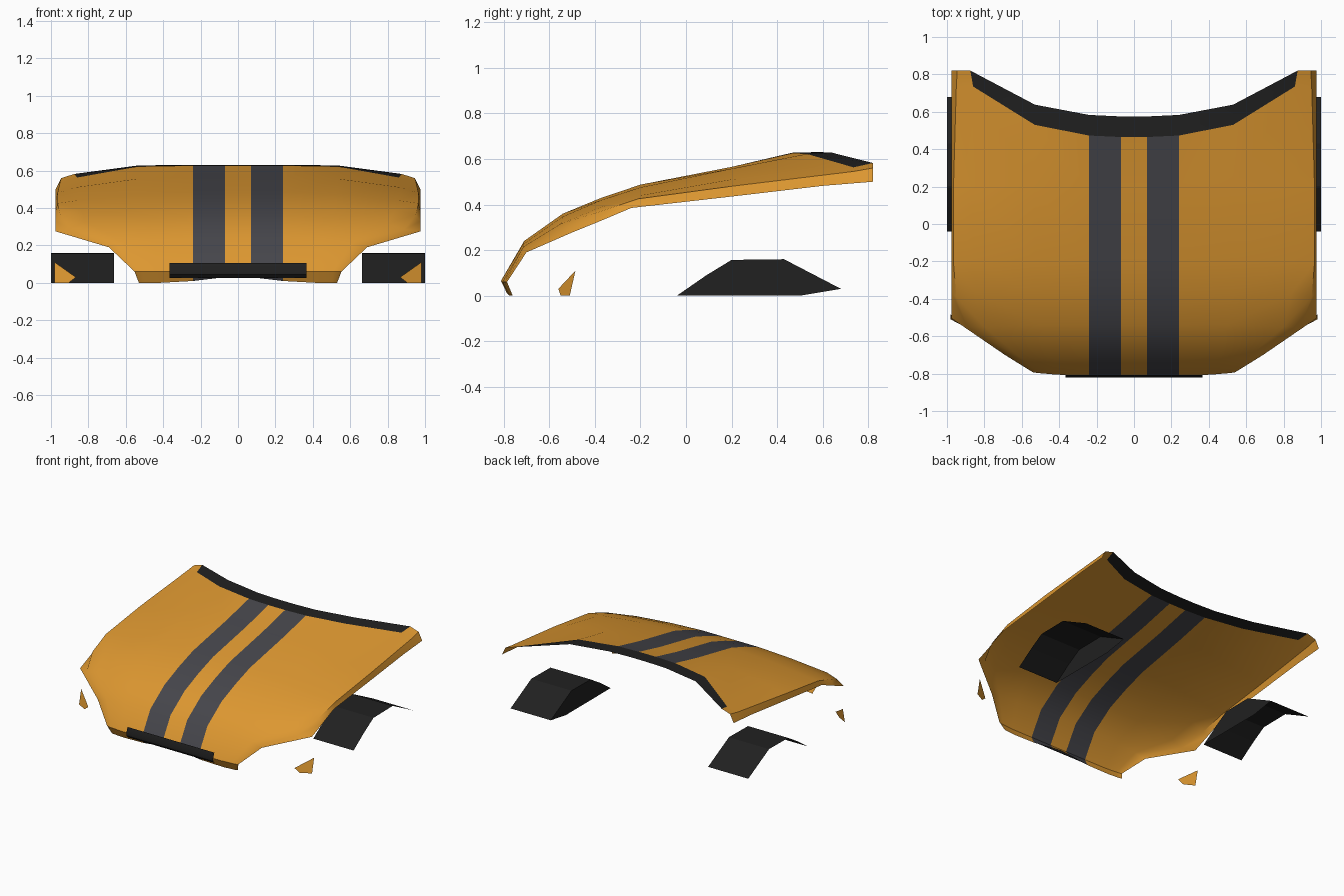
import bpy, math

if "Cube" in bpy.data.objects:
    bpy.data.objects.remove(bpy.data.objects["Cube"])


def material(name, rgb):
    m = bpy.data.materials.new(name)
    m.diffuse_color = (*rgb, 1)
    m.use_nodes = True
    m.node_tree.nodes["Principled BSDF"].inputs["Base Color"].default_value = m.diffuse_color
    return m


ORANGE = material("orange_paint", (0.72, 0.31, 0.03))
GREY = material("stripe_grey", (0.06, 0.06, 0.07))
BLACK = material("black_trim", (0.015, 0.015, 0.015))


def mesh_part(name, verts, faces, mat):
    """Mirrored, smooth-shaded sheet built from one half (+x)."""
    used = sorted({i for f in faces for i in f})
    remap = {old: new for new, old in enumerate(used)}
    me = bpy.data.meshes.new(name)
    me.from_pydata([verts[i] for i in used], [],
                   [[remap[i] for i in f] for f in faces])
    ob = bpy.data.objects.new(name, me)
    bpy.context.collection.objects.link(ob)
    me.materials.append(mat)
    mod = ob.modifiers.new("mirror", 'MIRROR')
    mod.use_clip = True
    bpy.ops.object.select_all(action='DESELECT')
    ob.select_set(True)
    bpy.context.view_layer.objects.active = ob
    bpy.ops.object.shade_smooth_by_angle(angle=math.radians(35))
    return ob


# Hood: long curves running from nose to windscreen, centre to side
centre = [(-.812, .065), (-.71, .24), (-.54, .36), (-.37, .43),
          (-.2, .487), (.2, .565), (.465, .627), (.575, .63)]


def centre_curve(x, lip_z, shift):
    pts = [(x, y + (shift if i > 5 else 0), z) for i, (y, z) in enumerate(centre)]
    return [(x, -.785, lip_z)] + pts


shoulder = [(.42, -.775, 0), (.42, -.805, .06), (.45, -.715, .225),
            (.5, -.54, .347), (.52, -.37, .42), (.53, -.2, .475),
            (.53, .2, .557), (.53, .53, .622), (.53, .638, .628)]
roll = [(.5, -.768, 0), (.51, -.797, .06), (.61, -.713, .215),
        (.8, -.55, .315), (.84, -.37, .39), (.86, -.2, .44),
        (.87, .2, .51), (.86, .735, .563), (.875, .82, .582)]
side_top = [(.52, -.765, 0), (.54, -.793, .06), (.66, -.71, .2),
            (.89, -.55, .285), (.95, -.39, .365), (.965, -.21, .425),
            (.965, .2, .48), (.95, .735, .545), (.945, .82, .56)]
side_low = [(.53, -.76, 0), (.553, -.785, .06), (.69, -.7, .19),
            (.975, -.505, .275), (.975, -.37, .33), (.975, -.24, .385),
            (.975, .2, .435), (.975, .6, .482), (.975, .82, .5)]
curves = [centre_curve(0, .035, 0), centre_curve(.07, .03, 0),
          centre_curve(.24, .01, .008), shoulder, roll, side_top, side_low]

rows = len(shoulder)
verts = [p for c in curves for p in c]
groups = {"hood": [], "racing_stripes": [], "windscreen_trim": []}
for c in range(len(curves) - 1):
    for r in range(rows - 1):
        a, b = c * rows + r, (c + 1) * rows + r
        if r == rows - 2 and c < 4:
            part = "windscreen_trim"
        else:
            part = "racing_stripes" if c == 1 else "hood"
        groups[part].append((a, b, b + 1, a + 1))
for (part, faces), mat in zip(groups.items(), (ORANGE, GREY, BLACK)):
    mesh_part(part, verts, faces, mat)

# Black bar across the nose
bar = [(-.806, .107), (-.82, .066), (-.818, .045), (-.8, .026)]
bar_verts = [(x, y, z) for x in (0, .365) for y, z in bar]
mesh_part("nose_bar", bar_verts,
          [(i, i + 4, i + 5, i + 1) for i in range(3)], BLACK)

# Wheel arch liners: arched sheet closed by an inner wall
arch = [(-.04, 0), (.09, .09), (.2, .157), (.43, .16), (.68, .03)]
n = len(arch)
arch_verts = [(x, y, z) for x in (.662, 1.0) for y, z in arch] + [(.662, .5, 0)]
arch_faces = [(i, i + n, i + n + 1, i + 1) for i in range(n - 1)]
arch_faces.append((*range(n), 2 * n))
liner = mesh_part("wheel_arch_liners", arch_verts, arch_faces, BLACK)
liner.data.shade_flat()

# Small lower bumper corner pieces
mesh_part("bumper_corners",
          [(.98, -.485, .11), (.98, -.51, 0), (.905, -.55, 0), (.867, -.56, .03)],
          [(0, 1, 2, 3)], ORANGE)
